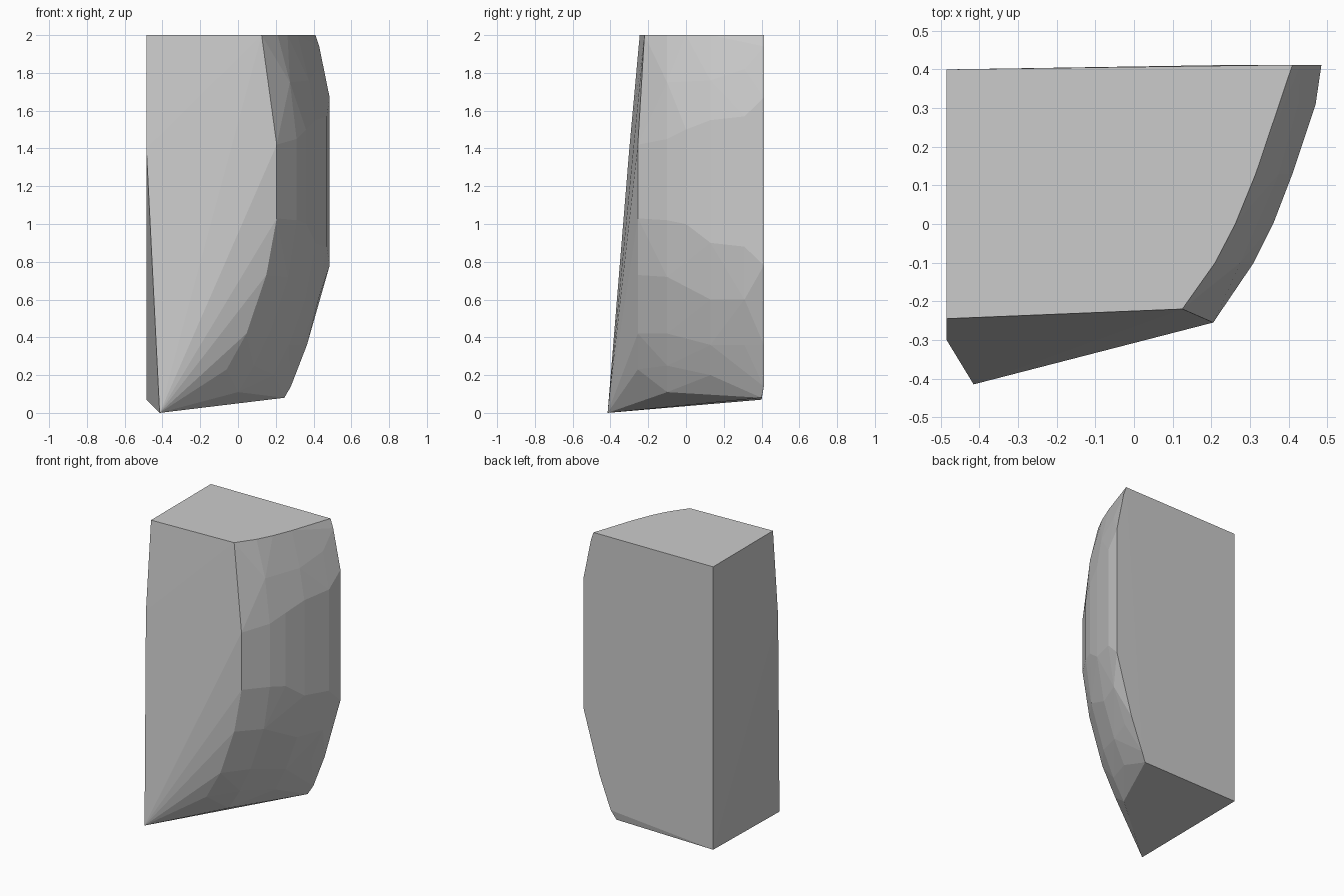
import bpy, bmesh, math

if "Cube" in bpy.data.objects:
    bpy.data.objects.remove(bpy.data.objects["Cube"])

# Flat sides of the chunk: left face, sloping front, tilted underside
corners = [(-.485, .40, 2), (-.485, -.245, 2), (-.485, -.30, 1.4),
           (-.485, .40, .07), (-.415, -.415, 0)]

# Bulging right side: for each depth y, a vertical profile of (x, z)
bulge = {
    -.255: [(.205, 1.42), (.205, 1.03), (.15, .73), (.045, .42), (-.06, .23), (-.17, .105)],
    -.22: [(.125, 2)],
    -.10: [(.21, 2), (.275, 1.75), (.31, 1.45), (.31, 1.02), (.265, .72),
           (.165, .42), (.085, .25), (.0, .11)],
    .0: [(.262, 2), (.36, 1.5), (.36, 1.0)],
    .13: [(.315, 2), (.375, 1.76), (.41, 1.55), (.41, .9), (.355, .6),
          (.27, .36), (.19, .2), (.115, .11)],
    .31: [(.372, 2), (.425, 1.82), (.47, 1.57), (.47, .88), (.425, .6),
          (.335, .36), (.25, .17), (.2, .1)],
    .412: [(.41, 2), (.43, 1.94), (.485, 1.67), (.485, .78), (.365, .36), (.28, .14)],
    .40: [(.245, .08)],
}
points = corners + [(x, y, z) for y, profile in bulge.items() for x, z in profile]

# Wrap the profiles in a faceted convex shell
bm = bmesh.new()
for p in points:
    bm.verts.new(p)
hull = bmesh.ops.convex_hull(bm, input=bm.verts[:])
loose = [v for v in bm.verts if not v.link_faces]
bmesh.ops.delete(bm, geom=loose, context='VERTS')
bmesh.ops.dissolve_limit(bm, angle_limit=math.radians(0.5),
                         verts=bm.verts[:], edges=bm.edges[:])
bmesh.ops.recalc_face_normals(bm, faces=bm.faces[:])

mesh = bpy.data.meshes.new("stone_chunk")
bm.to_mesh(mesh)
bm.free()
bpy.context.collection.objects.link(bpy.data.objects.new("stone_chunk", mesh))
